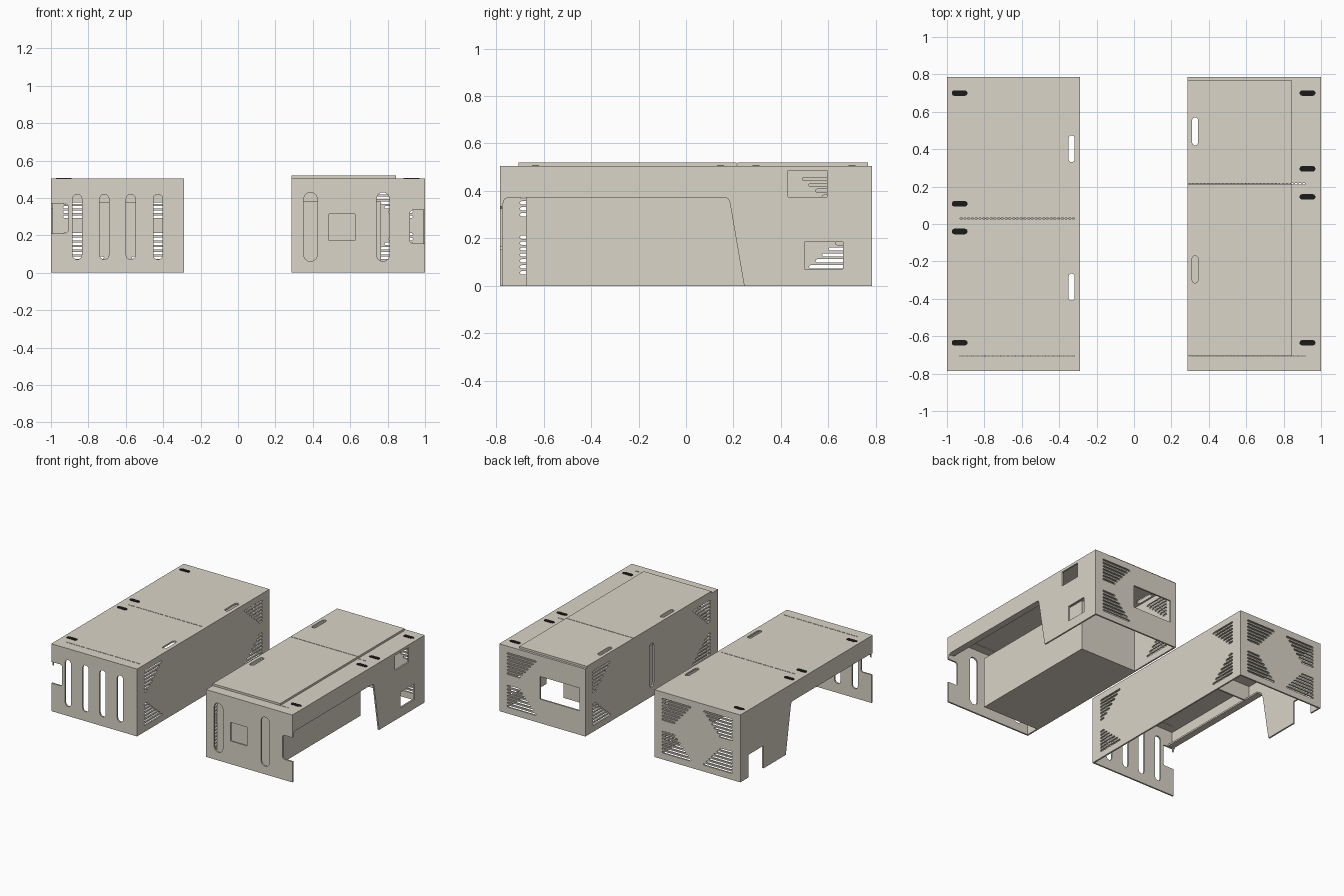
import bpy, math
from mathutils import Matrix

if "Cube" in bpy.data.objects:
    bpy.data.objects.remove(bpy.data.objects["Cube"])

T = 0.012          # sheet thickness
H = 0.505          # shell height
Y = 0.785          # half depth

shell_mat = bpy.data.materials.new("sheet_metal")
shell_mat.diffuse_color = (0.70, 0.66, 0.57, 1)
shell_mat.use_nodes = True
shell_mat.node_tree.nodes["Principled BSDF"].inputs["Base Color"].default_value = shell_mat.diffuse_color
dark_mat = bpy.data.materials.new("dark_hinge")
dark_mat.diffuse_color = (0.01, 0.01, 0.01, 1)
dark_mat.use_nodes = True
dark_mat.node_tree.nodes["Principled BSDF"].inputs["Base Color"].default_value = dark_mat.diffuse_color

AXES = {
    "x": Matrix(((0, 0, 1), (1, 0, 0), (0, 1, 0))).to_4x4(),   # drawn in y, z
    "y": Matrix(((1, 0, 0), (0, 0, -1), (0, 1, 0))).to_4x4(),  # drawn in x, z
    "z": Matrix.Identity(4),                                  # drawn in x, y
}


def rect(u0, u1, v0, v1):
    return [(u0, v0), (u1, v0), (u1, v1), (u0, v1)]


def slot(u0, u1, v0, v1, n=5):
    """Rounded-end slot along the longer direction."""
    w, h = u1 - u0, v1 - v0
    r = min(w, h) / 2
    if w > h:
        ends = [(u1 - r, v0 + r, -90), (u0 + r, v0 + r, 90)]
    else:
        ends = [(u0 + r, v1 - r, 0), (u0 + r, v0 + r, 180)]
    return [(cu + r * math.cos(math.radians(a + 180 * i / n)),
             cv + r * math.sin(math.radians(a + 180 * i / n)))
            for cu, cv, a in ends for i in range(n + 1)]


def panel(name, axis, pos, outline, holes=(), thick=T, mat=shell_mat):
    """Flat sheet with holes; pos is the middle of its thickness."""
    cu = bpy.data.curves.new(name + "_profile", "CURVE")
    cu.dimensions, cu.fill_mode, cu.extrude = "2D", "BOTH", thick / 2
    for pts in [outline, *holes]:
        s = cu.splines.new("POLY")
        s.points.add(len(pts) - 1)
        for p, (u, v) in zip(s.points, pts):
            p.co = (u, v, 0, 1)
        s.use_cyclic_u = True
    tmp = bpy.data.objects.new(name + "_tmp", cu)
    bpy.context.collection.objects.link(tmp)
    bpy.context.view_layer.update()
    dg = bpy.context.evaluated_depsgraph_get()
    me = bpy.data.meshes.new_from_object(tmp.evaluated_get(dg))
    bpy.data.objects.remove(tmp)
    for p in me.polygons:
        p.use_smooth = False
    me.name = name
    me.materials.clear()
    me.materials.append(mat)
    ob = bpy.data.objects.new(name, me)
    bpy.context.collection.objects.link(ob)
    shift = {"x": (pos, 0, 0), "y": (0, pos, 0), "z": (0, 0, pos)}[axis]
    ob.matrix_world = Matrix.Translation(shift) @ AXES[axis]
    return ob


def box(name, x0, x1, y0, y1, z0, z1):
    return panel(name, "z", (z0 + z1) / 2, rect(x0, x1, y0, y1), (), z1 - z0)


def vents(edge, direction, longest, step, rows=7):
    """Two stepped fans of slots, mirrored above and below mid height."""
    out = []
    for i in range(rows):
        length = (longest - step * i) * direction
        a, b = sorted((edge, edge + length))
        for z in (0.055 + 0.025 * i, H - 0.055 - 0.025 * i):
            out.append(slot(a, b, z - 0.007, z + 0.007, 4))
    return out


def perforation(x0, x1, y):
    n = int((x1 - x0) / 0.02)
    return [rect(x0 + 0.02 * i, x0 + 0.02 * i + 0.013, y - 0.003, y + 0.003)
            for i in range(n)]


SIDE_VENTS = vents(0.70, -1, 0.21, 0.028) + vents(-0.70, 1, 0.21, 0.028)
YI = Y - T         # inside of front and back sheets
ZT = H - T         # underside of the top sheet


def outer_side(notch=()):
    """Outer side sheet: upper strip plus a tapering rear leg."""
    return [(-YI, ZT), (YI, ZT), (YI, 0), *notch, (0.245, 0), (0.185, 0.35),
            (0.178, 0.367), (0.165, 0.373), (-0.75, 0.373), (-0.765, 0.365), (-YI, 0.34)]


def hinge_marks(name, x0, x1, ys):
    for i, y in enumerate(ys):
        panel(f"{name}_{i}", "z", H + 0.001, slot(x0, x1, y - 0.015, y + 0.015),
              (), 0.003, dark_mat)


# ---- left shell ----
L0, L1 = -1.0, -0.288
panel("left_top", "z", H - T / 2, rect(L0, L1, -Y, Y),
      [slot(-0.35, -0.317, 0.33, 0.475), slot(-0.35, -0.317, -0.41, -0.265)]
      + perforation(-0.93, -0.30, 0.03) + perforation(-0.93, -0.30, -0.705))
panel("left_front", "y", -Y + T / 2,
      [(L0, 0), (L1, 0), (L1, ZT), (L0, ZT), (L0, 0.37), (-0.92, 0.37),
       (-0.91, 0.36), (-0.91, 0.22), (-0.92, 0.21), (L0, 0.21)],
      [slot(x - 0.025, x + 0.025, 0.07, 0.42) for x in (-0.86, -0.715, -0.573, -0.428)])
panel("left_back", "y", Y - T / 2, rect(L0, L1, 0, ZT),
      vents(-0.935, 1, 0.24, 0.022) + vents(-0.35, -1, 0.24, 0.022))
panel("left_inner_side", "x", L1 - T / 2, rect(-YI, YI, 0, ZT), SIDE_VENTS)
panel("left_outer_side", "x", L0 + T / 2,
      outer_side([(0.69, 0), (0.69, 0.17), (0.51, 0.17), (0.51, 0)]))
hinge_marks("left_hinge_mark", -0.975, -0.89, (0.70, 0.108, -0.04, -0.635))
# inner rails
box("left_side_rail", L0 + T, L0 + 0.05, -YI, 0.17, 0.373, 0.385)
box("left_cross_rail", L0 + T, L1 - T, 0.03, 0.042, 0.375, ZT)

# ---- right shell ----
R0, R1 = 0.285, 1.0
grips = [slot(0.31, 0.343, 0.42, 0.57), slot(0.31, 0.343, -0.315, -0.17)]
panel("right_top", "z", H - T / 2, rect(R0, R1, -Y, Y),
      grips + perforation(0.30, 0.93, 0.215) + perforation(0.30, 0.93, -0.705))
panel("right_front", "y", -Y + T / 2,
      [(R0, 0), (R1, 0), (R1, 0.155), (0.93, 0.155), (0.92, 0.165), (0.92, 0.325),
       (0.93, 0.335), (R1, 0.335), (R1, ZT), (R0, ZT)],
      [slot(0.35, 0.425, 0.06, 0.43), slot(0.74, 0.81, 0.06, 0.43),
       rect(0.487, 0.625, 0.173, 0.313)])
panel("right_back", "y", Y - T / 2, rect(R0, R1, 0, ZT),
      vents(0.935, -1, 0.24, 0.022) + [rect(0.335, 0.66, 0.18, 0.35)])
panel("right_inner_side", "x", R0 + T / 2, rect(-YI, YI, 0, ZT),
      SIDE_VENTS + [slot(-0.025, 0.025, 0.07, 0.40)])
panel("right_outer_side", "x", R1 - T / 2, outer_side(),
      [rect(0.43, 0.595, 0.375, 0.485), rect(0.50, 0.662, 0.07, 0.185)])
hinge_marks("right_hinge_mark", 0.885, 0.97, (0.70, 0.295, 0.145, -0.635))
# raised two-piece lid
panel("lid_front", "z", H + 0.0075, rect(R0, 0.845, -0.707, 0.213), grips[1:], 0.015)
panel("lid_back", "z", H + 0.0075, rect(R0, 0.845, 0.217, 0.768), grips[:1], 0.015)
# inner tray and rail
box("right_inner_tray", R0 + T, 0.765, -0.675, 0.36, 0.0, 0.38)
box("right_side_rail", R1 - 0.05, R1 - T, -YI, 0.17, 0.373, 0.385)
